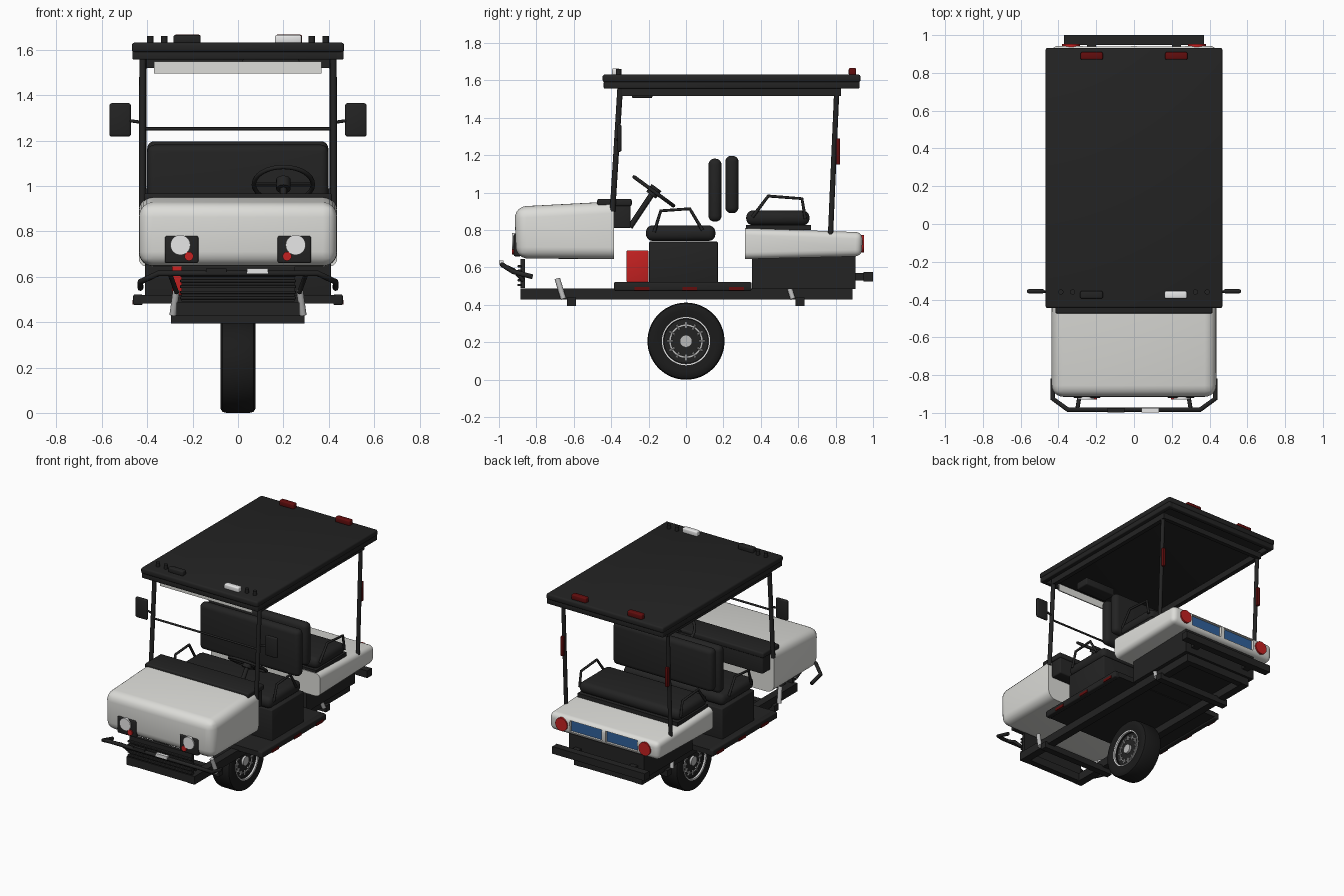
import bpy, bmesh, math
from mathutils import Vector

if "Cube" in bpy.data.objects:
    bpy.data.objects.remove(bpy.data.objects["Cube"])


def mat(name, r, g, b):
    m = bpy.data.materials.new(name)
    m.diffuse_color = (r, g, b, 1)
    m.use_nodes = True
    m.node_tree.nodes["Principled BSDF"].inputs["Base Color"].default_value = m.diffuse_color
    return m


BLACK = mat("black", .017, .017, .017)
TIRE = mat("tire_black", .011, .011, .011)
WHITE = mat("body_white", .72, .72, .69)
LAMP = mat("lamp_white", .8, .8, .8)
SILVER = mat("silver", .5, .5, .5)
RED = mat("red", .55, .015, .015)
DARKRED = mat("dark_red", .12, .004, .004)
BLUE = mat("blue", .03, .12, .33)


def finish(name, bm, m, angle=35):
    bmesh.ops.recalc_face_normals(bm, faces=bm.faces)
    me = bpy.data.meshes.new(name)
    bm.to_mesh(me)
    bm.free()
    ob = bpy.data.objects.new(name, me)
    bpy.context.collection.objects.link(ob)
    me.materials.append(m)
    smooth(ob, angle)
    return ob


def smooth(ob, angle=35):
    bpy.ops.object.select_all(action='DESELECT')
    ob.select_set(True)
    bpy.context.view_layer.objects.active = ob
    bpy.ops.object.shade_smooth_by_angle(angle=math.radians(angle))


def prism(name, prof, x0, x1, m, bevel=0, seg=3, flat_y=None):
    """Side profile (y, z) extruded along x; edges on plane y=flat_y stay sharp."""
    bm = bmesh.new()
    a = [bm.verts.new((x0, y, z)) for y, z in prof]
    b = [bm.verts.new((x1, y, z)) for y, z in prof]
    bm.faces.new(a)
    bm.faces.new(b[::-1])
    for i in range(len(prof)):
        j = (i + 1) % len(prof)
        bm.faces.new((a[i], a[j], b[j], b[i]))
    if bevel:
        es = [e for e in bm.edges if flat_y is None or any(abs(v.co.y - flat_y) > 1e-4 for v in e.verts)]
        bmesh.ops.bevel(bm, geom=es, offset=bevel, segments=seg, profile=.5, affect='EDGES', clamp_overlap=True)
    return finish(name, bm, m)


def box(name, x, y, z, m, bevel=0, seg=3):
    return prism(name, [(y[0], z[0]), (y[1], z[0]), (y[1], z[1]), (y[0], z[1])], x[0], x[1], m, bevel, seg)


def rod(name, p, q, r, m, n=16):
    p, q = Vector(p), Vector(q)
    bm = bmesh.new()
    bmesh.ops.create_cone(bm, cap_ends=True, segments=n, radius1=r, radius2=r, depth=(q - p).length)
    bmesh.ops.rotate(bm, verts=bm.verts, matrix=(q - p).to_track_quat('Z', 'Y').to_matrix())
    bmesh.ops.translate(bm, verts=bm.verts, vec=(p + q) / 2)
    return finish(name, bm, m)


def tube(name, pts, r, m, cyclic=False):
    cu = bpy.data.curves.new(name, 'CURVE')
    cu.dimensions = '3D'
    cu.bevel_depth, cu.bevel_resolution, cu.use_fill_caps = r, 2, True
    sp = cu.splines.new('POLY')
    sp.points.add(len(pts) - 1)
    for s, p in zip(sp.points, pts):
        s.co = (*p, 1)
    sp.use_cyclic_u = cyclic
    ob = bpy.data.objects.new(name, cu)
    bpy.context.collection.objects.link(ob)
    cu.materials.append(m)
    bpy.ops.object.select_all(action='DESELECT')
    ob.select_set(True)
    bpy.context.view_layer.objects.active = ob
    bpy.ops.object.convert(target='MESH')
    smooth(ob, 50)


def lathe_x(name, prof, zc, m, n=48):
    """Closed profile of (radius, x) turned around the x axis at height zc."""
    bm = bmesh.new()
    rings = [[bm.verts.new((x, r * math.cos(2 * math.pi * k / n), zc + r * math.sin(2 * math.pi * k / n)))
              for k in range(n)] for r, x in prof]
    for i in range(len(rings)):
        a, b = rings[i], rings[(i + 1) % len(rings)]
        for k in range(n):
            bm.faces.new((a[k], a[(k + 1) % n], b[(k + 1) % n], b[k]))
    return finish(name, bm, m)


# Roof: slab, hollow rim, under-frame bars
box("roof_slab", (-.468, .468), (-.446, .933), (1.59, 1.632), BLACK, .012)
for s in (-1, 1):
    box("roof_side_rim", sorted((s * .43, s * .465)), (-.44, .928), (1.557, 1.595), BLACK, .006)
    box("roof_side_bar", sorted((s * .4, s * .432)), (-.35, .83), (1.517, 1.562), BLACK)
for y in ((-.44, -.405), (.893, .928)):
    box("roof_cross_rim", (-.455, .455), y, (1.557, 1.595), BLACK, .006)
box("roof_rear_bar", (-.41, .41), (.8, .83), (1.52, 1.56), BLACK)
box("front_visor", (-.37, .367), (-.362, -.354), (1.495, 1.548), WHITE)
box("inside_mirror", (.02, .27), (-.29, -.18), (1.505, 1.56), BLACK, .008)

# Roof lamps
box("roof_lamp_left", (-.285, -.165), (-.395, -.355), (1.628, 1.665), BLACK, .008)
box("roof_lamp_right", (.162, .28), (-.395, -.355), (1.628, 1.665), LAMP, .008)
for s in (-1, 1):
    for x in (.325, .387):
        rod("roof_knob", (s * x, -.36, 1.628), (s * x, -.36, 1.662), .014, BLACK)
    box("roof_rear_lamp", sorted((s * .165, s * .283)), (.87, .91), (1.628, 1.667), DARKRED, .008)

# Poles, side mirrors, pole lamps
for s in (-1, 1):
    rod("front_pole", (s * .42, -.352, 1.56), (s * .422, -.393, .9), .015, BLACK)
    rod("rear_pole", (s * .418, .806, 1.55), (s * .418, .772, .76), .014, BLACK)
    box("rear_pole_lamp", sorted((s * .407, s * .43)), (.802, .824), (1.15, 1.29), DARKRED, .004)
    box("side_mirror", sorted((s * .472, s * .567)), (-.367, -.345), (1.218, 1.365), BLACK, .01)
    rod("mirror_arm", (s * .42, -.367, 1.28), (s * .48, -.357, 1.288), .007, BLACK)
rod("windscreen_bar", (-.42, -.372, 1.252), (.42, -.372, 1.252), .007, BLACK)

# Front cowl and dashboard
prism("front_cowl", [(-.908, .648), (-.917, .925), (-.385, .953), (-.385, .645)], -.436, .436, WHITE, .062, 6, -.385)
box("dashboard_top", (-.415, .415), (-.475, -.29), (.928, .967), BLACK, .01)
box("dashboard_panel", (-.405, .405), (-.39, -.297), (.81, .95), BLACK, .008)

# Headlights and indicators
for s in (-1, 1):
    box("headlight_housing", sorted((s * .175, s * .322)), (-.921, -.88), (.66, .78), BLACK, .008)
    rod("headlight", (s * .254, -.9, .74), (s * .254, -.93, .74), .044, LAMP, 32)
    rod("front_indicator", (s * .216, -.9, .69), (s * .216, -.929, .69), .02, RED)

# Front grille and bumper
box("grille", (-.25, .25), (-.885, -.86), (.49, .645), BLACK)
for i in range(5):
    box("grille_slat", (-.255, .255), (-.9, -.88), (.5 + i * .025, .513 + i * .025), BLACK, .003)
tube("front_bumper", [(-.43, -.82, .55), (-.43, -.925, .578), (-.35, -.983, .615), (.35, -.983, .615),
                      (.43, -.925, .578), (.43, -.82, .55)], .013, BLACK)
for s in (-1, 1):
    tube("bumper_bracket", [(s * .3, -.98, .612), (s * .29, -.92, .585), (s * .27, -.87, .53)], .011, BLACK)
box("bumper_marker_left", (-.14, -.05), (-.999, -.975), (.615, .637), BLACK)
box("bumper_marker_right", (.04, .132), (-.999, -.975), (.615, .637), LAMP)

# Chassis and deck
for s in (-1, 1):
    box("chassis_rail", sorted((s * .215, s * .272)), (-.885, .89), (.428, .487), BLACK)
    box("side_sill", sorted((s * .42, s * .462)), (-.385, .35), (.475, .522), BLACK, .008)
    for y in (-.235, .02, .27):
        box("side_reflector", sorted((s * .455, s * .466)), (y - .04, y + .04), (.477, .497), DARKRED)
    rod("front_shock", (s * .272, -.688, .54), (s * .287, -.655, .432), .015, SILVER)
    rod("rear_shock", (s * .275, .55, .5), (s * .287, .572, .432), .014, SILVER)
box("deck", (-.43, .43), (-.385, .35), (.482, .52), BLACK)
box("front_chassis_end", (-.272, .272), (-.885, -.84), (.43, .487), BLACK)
box("rear_chassis_end", (-.272, .272), (.845, .89), (.43, .487), BLACK)
for y in (-.612, .61):
    box("axle_crossmember", (-.295, .293), (y - .024, y + .024), (.395, .44), BLACK)
box("rear_bumper", (-.37, .37), (.948, 1.0), (.525, .577), BLACK)
for s in (-1, 1):
    box("rear_bumper_arm", sorted((s * .2, s * .25)), (.88, .96), (.53, .57), BLACK)

# Seat bases and red box
box("front_seat_base", (-.41, .41), (-.197, .17), (.515, .738), BLACK, .006)
box("red_box", (-.29, -.1), (-.318, -.2), (.52, .692), RED, .008)
box("rear_base", (-.3, .3), (.352, .907), (.485, .66), BLACK)

# Rear body with recessed blue panels
body = prism("rear_body", [(.315, .645), (.94, .66), (.945, .788), (.315, .81)], -.437, .437, WHITE, .036, 5, .315)
for s in (-1, 1):
    cut = box("panel_cutter", sorted((s * .015, s * .27)), (.895, 1.0), (.688, .768), WHITE)
    cut.hide_render = True
    mod = body.modifiers.new("recess", 'BOOLEAN')
    mod.operation, mod.object, mod.solver = 'DIFFERENCE', cut, 'EXACT'
    bpy.context.view_layer.objects.active = body
    bpy.ops.object.modifier_apply(modifier=mod.name)
    bpy.data.objects.remove(cut)
    box("blue_panel", sorted((s * .016, s * .269)), (.89, .925), (.689, .767), BLUE)
    rod("tail_lamp", (s * .333, .92, .727), (s * .333, .952, .727), .047, RED, 32)
smooth(body)

# Cushions, backrests, armrests
box("front_cushion", (-.405, .405), (-.214, .157), (.742, .825), BLACK, .036, 5)
box("rear_cushion", (-.405, .405), (.322, .66), (.825, .905), BLACK, .036, 5)
box("rear_cushion_plate", (-.4, .4), (.32, .667), (.8, .828), BLACK)
box("front_backrest", (-.4, .398), (.12, .19), (.845, 1.182), BLACK, .032, 5)
box("rear_backrest", (-.4, .398), (.21, .281), (.89, 1.197), BLACK, .032, 5)
for s in (-1, 1):
    x = s * .405
    tube("front_armrest", [(x, -.17, .79), (x, -.135, .903), (x, .02, .914), (x, .088, .8)], .009, BLACK)
    tube("rear_armrest", [(x, .355, .87), (x, .44, .982), (x, .62, .968), (x, .638, .86)], .009, BLACK)

# Steering wheel, spokes and column
C = Vector((.2, -.172, 1.007))
U, V = Vector((1, 0, 0)), Vector((0, .807, -.59))
rim = [C + .13 * (math.cos(t) * U + math.sin(t) * V) for t in (2 * math.pi * k / 32 for k in range(32))]
tube("steering_rim", rim, .01, BLACK, True)
for k in (0, 8, 16):
    rod("steering_spoke", C, rim[k], .009, BLACK, 8)
N = U.cross(V)
rod("steering_hub", C - N * .025, C + N * .025, .032, BLACK)
rod("steering_column", C, (.2, -.3, .815), .015, BLACK)

# Wheel
Z = .206
half = [(.118, .058), (.128, .07), (.165, .078), (.19, .076), (.201, .068), (.206, .052)]
lathe_x("tire", half + [(r, -x) for r, x in half[::-1]], Z, TIRE, 64)
rod("rim_disc", (-.05, 0, Z), (.05, 0, Z), .122, BLACK, 48)
for s in (-1, 1):
    lathe_x("wheel_ring", [(.121, s * .06), (.121, s * .074), (.129, s * .075), (.129, s * .06)], Z, LAMP)
    lathe_x("rim_ring", [(.082, s * .045), (.082, s * .056), (.089, s * .056), (.089, s * .045)], Z, SILVER)
    rod("wheel_hub", (s * .04, 0, Z), (s * .066, 0, Z), .033, SILVER, 24)
    for k in range(12):
        t = 2 * math.pi * k / 12
        d = Vector((0, math.cos(t), math.sin(t)))
        c = Vector((s * .053, 0, Z))
        rod("rim_stud", c + d * .07, c + d * .102, .006, SILVER, 8)
